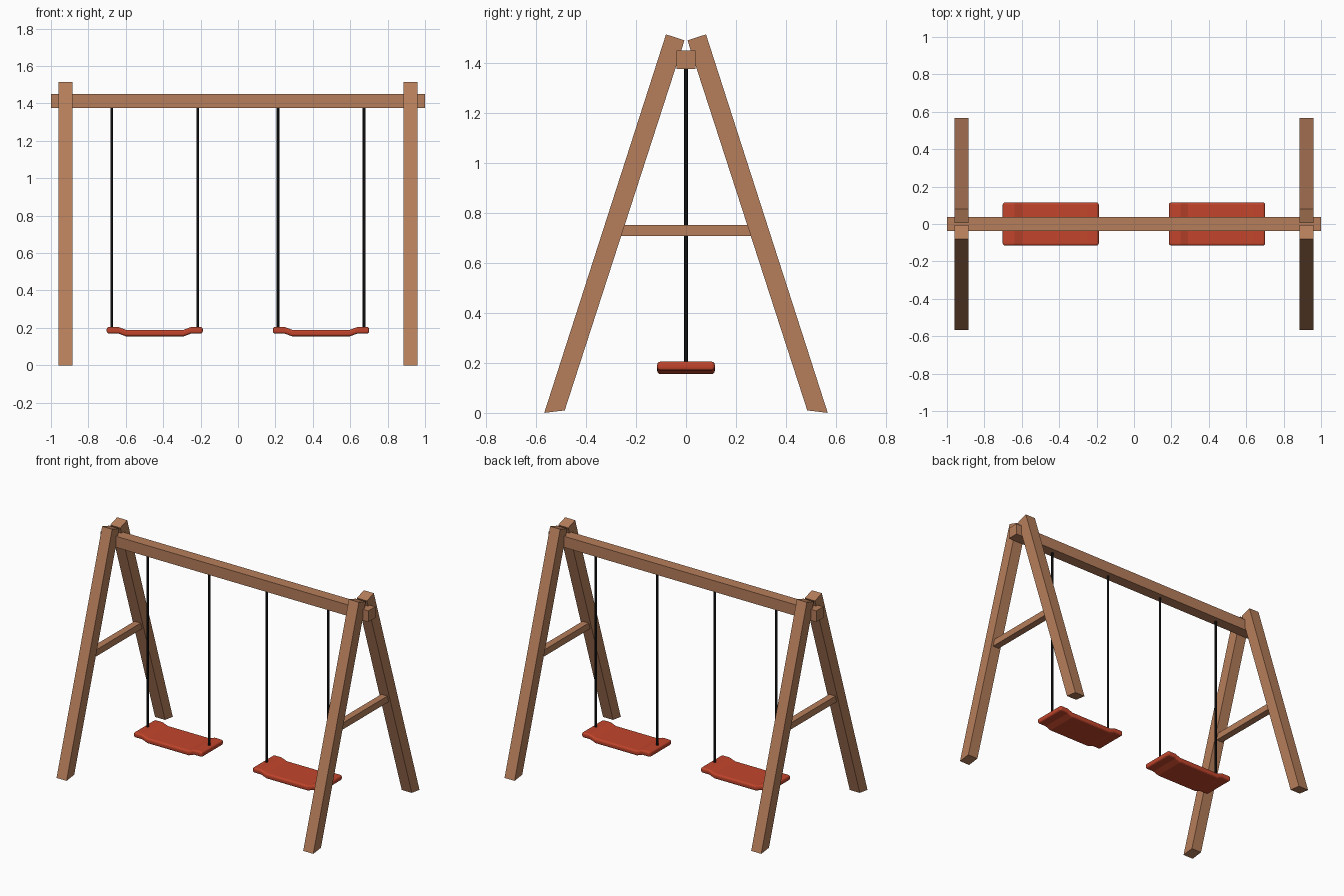
import bpy, bmesh

if "Cube" in bpy.data.objects:
    bpy.data.objects.remove(bpy.data.objects["Cube"])


def material(name, rgb):
    m = bpy.data.materials.new(name)
    m.diffuse_color = (*rgb, 1)
    m.use_nodes = True
    m.node_tree.nodes["Principled BSDF"].inputs["Base Color"].default_value = m.diffuse_color
    return m


WOOD = material("brown wood", (0.47, 0.21, 0.105))
RED = material("red plastic", (0.54, 0.06, 0.025))
BLACK = material("black rope", (0.009, 0.009, 0.009))


def prism(name, points, axis, a, b, mat):
    """Extrude a 2D profile along x (points are y, z) or y (points are x, z)."""
    def place(p, t):
        return (t, p[0], p[1]) if axis == 'x' else (p[0], t, p[1])
    bm = bmesh.new()
    lo = [bm.verts.new(place(p, a)) for p in points]
    hi = [bm.verts.new(place(p, b)) for p in points]
    n = len(points)
    bm.faces.new(lo)
    bm.faces.new(hi[::-1])
    for i in range(n):
        j = (i + 1) % n
        bm.faces.new((lo[i], hi[i], hi[j], lo[j]))
    bmesh.ops.recalc_face_normals(bm, faces=bm.faces)
    me = bpy.data.meshes.new(name)
    bm.to_mesh(me)
    bm.free()
    me.materials.append(mat)
    ob = bpy.data.objects.new(name, me)
    bpy.context.collection.objects.link(ob)
    return ob


# Top beam
prism("top_beam", [(-0.0375, 1.375), (0.0375, 1.375), (0.0375, 1.45), (-0.0375, 1.45)],
      'x', -1, 1, WOOD)

# A-frames: two leaning legs and a cross brace at each end
leg = [(0.485, 0.01), (0.567, 0.0), (0.08, 1.514), (0.006, 1.49)]
brace = [(-0.262, 0.708), (0.262, 0.708), (0.248, 0.752), (-0.248, 0.752)]
for side, cx in (("left", -0.922), ("right", 0.922)):
    for end, s in (("front", -1), ("back", 1)):
        prism(f"{side}_{end}_leg", [(s * y, z) for y, z in leg],
              'x', cx - 0.0375, cx + 0.0375, WOOD)
    prism(f"{side}_brace", brace, 'x', cx - 0.023, cx + 0.023, WOOD)

# Swings: dipped seat with rounded edges, hung from two ropes
half = [(0.257, 0.205), (0.195, 0.205), (0.155, 0.190)]
top = half + [(-x, z) for x, z in half[::-1]]
profile = top + [(x, z - 0.035) for x, z in top[::-1]]
for side, cx in (("left", -0.445), ("right", 0.444)):
    seat = prism(f"{side}_seat", [(cx + x, z) for x, z in profile],
                 'y', -0.115, 0.115, RED)
    bev = seat.modifiers.new("rounded edges", 'BEVEL')
    bev.width = 0.012
    bev.segments = 3
    bev.limit_method = 'ANGLE'
    bev.angle_limit = 0.8
    for i, dx in enumerate((-0.23, 0.23)):
        bpy.ops.mesh.primitive_cylinder_add(vertices=12, radius=0.0075, depth=1.2,
                                            location=(cx + dx, 0, 0.79))
        rope = bpy.context.object
        rope.name = f"{side}_rope_{i + 1}"
        rope.data.materials.append(BLACK)
        bpy.ops.object.shade_smooth_by_angle()
